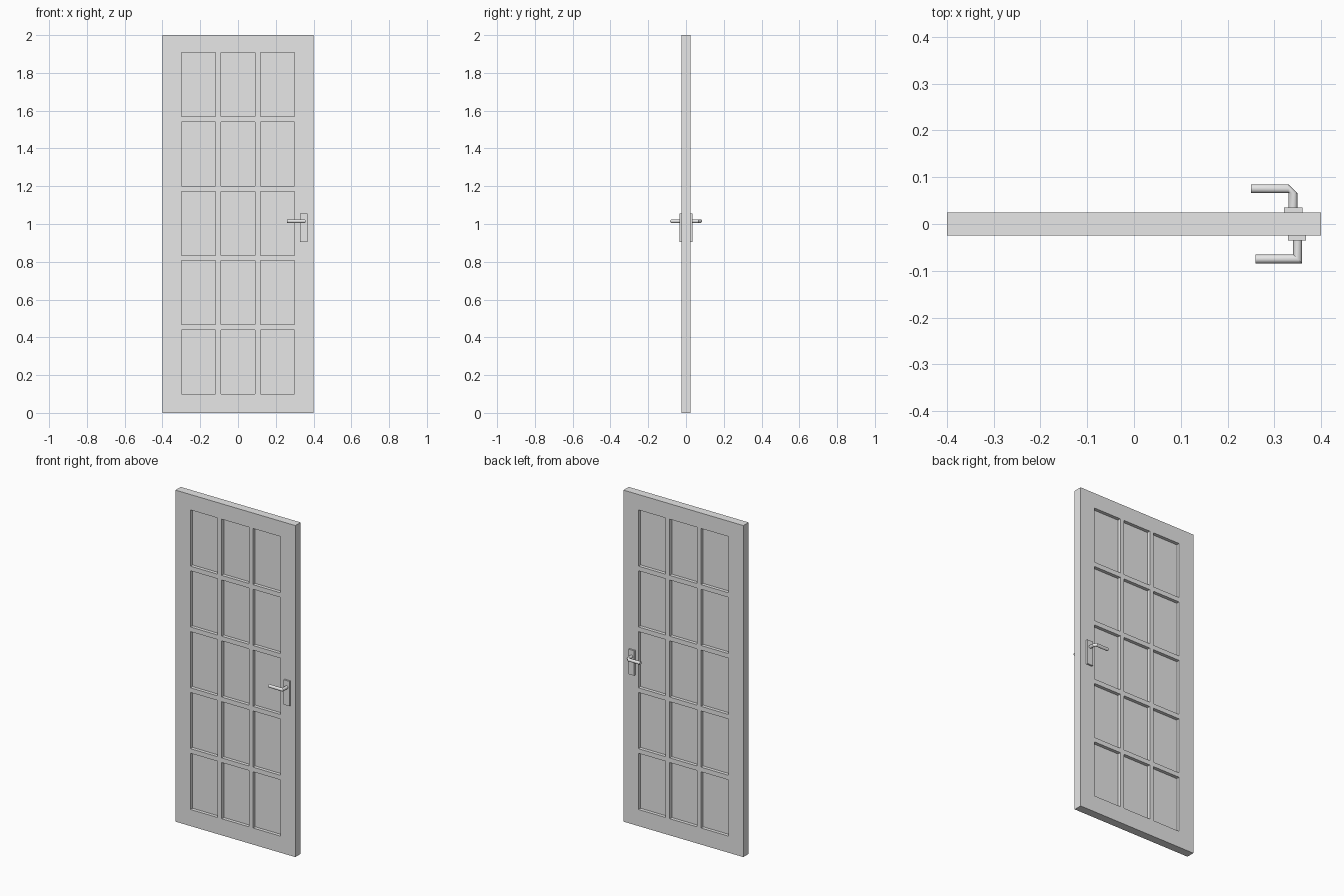
import bpy, bmesh, math
from mathutils import Vector

cube = bpy.data.objects.get("Cube")
if cube:
    bpy.data.objects.remove(cube, do_unlink=True)

# One plain grey for the whole door
grey = bpy.data.materials.new("light grey")
grey.use_nodes = True
grey.diffuse_color = (0.8, 0.8, 0.8, 1)
grey.node_tree.nodes["Principled BSDF"].inputs["Base Color"].default_value = (0.8, 0.8, 0.8, 1)


def finish(name, bm):
    bmesh.ops.recalc_face_normals(bm, faces=bm.faces)
    mesh = bpy.data.meshes.new(name)
    bm.to_mesh(mesh)
    bm.free()
    mesh.materials.append(grey)
    obj = bpy.data.objects.new(name, mesh)
    bpy.context.collection.objects.link(obj)
    return obj


def add_box(bm, x, y, z):
    verts = bmesh.ops.create_cube(bm, size=1)["verts"]
    for v in verts:
        v.co = [lo + (c + 0.5) * (hi - lo) for c, (lo, hi) in zip(v.co, (x, y, z))]


# Layout of the three by five window openings
COLS, ROWS = 3, 5
PANE_W, PANE_H = 0.182, 0.339
BAR_W, BAR_H = 0.027, 0.028
HALF = 0.025
cols = [(-0.3 + i * (PANE_W + BAR_W), -0.3 + i * (PANE_W + BAR_W) + PANE_W) for i in range(COLS)]
rows = [(0.1 + j * (PANE_H + BAR_H), 0.1 + j * (PANE_H + BAR_H) + PANE_H) for j in range(ROWS)]

# Door frame: a lattice with the openings left out, thickened
xs = [-0.4] + [x for c in cols for x in c] + [0.4]
zs = [0.0] + [z for r in rows for z in r] + [2.0]
bm = bmesh.new()
grid = [[bm.verts.new((x, -HALF, z)) for z in zs] for x in xs]
for i in range(len(xs) - 1):
    for j in range(len(zs) - 1):
        if not (i % 2 and j % 2):
            bm.faces.new((grid[i][j], grid[i + 1][j], grid[i + 1][j + 1], grid[i][j + 1]))
extruded = bmesh.ops.extrude_face_region(bm, geom=bm.faces[:], use_keep_orig=True)
moved = [g for g in extruded["geom"] if isinstance(g, bmesh.types.BMVert)]
bmesh.ops.translate(bm, verts=moved, vec=(0, 2 * HALF, 0))
finish("door_frame", bm)

# Recessed panes
bm = bmesh.new()
for c in cols:
    for r in rows:
        add_box(bm, c, (-0.005, 0.005), r)
finish("window_panes", bm)


# Lever handles: round bar through rings given as centre (x, y) and half-width (x, y)
def lever(name, rings, z=1.015, radius=0.0095, sides=24):
    bm = bmesh.new()
    loops = []
    for cx, cy, ux, uy in rings:
        loop = []
        for k in range(sides):
            a = 2 * math.pi * k / sides
            across = Vector((ux, uy, 0)) * math.cos(a)
            loop.append(bm.verts.new(Vector((cx, cy, z + radius * math.sin(a))) + across))
        loops.append(loop)
    for a, b in zip(loops, loops[1:]):
        for k in range(sides):
            n = (k + 1) % sides
            bm.faces.new((a[k], a[n], b[n], b[k]))
    bm.faces.new(loops[0])
    bm.faces.new(loops[-1])
    obj = finish(name, bm)
    bpy.ops.object.select_all(action="DESELECT")
    obj.select_set(True)
    bpy.context.view_layer.objects.active = obj
    bpy.ops.object.shade_smooth_by_angle(angle=math.radians(30))


R = 0.0095
# Front lever has a mitred corner, back lever a chamfered one
lever("front_lever", [(0.35, -0.034, R, 0), (0.35, -0.075, R, -R), (0.26, -0.075, 0, -R)])
lever("back_lever", [(0.34, 0.034, R, 0), (0.34, 0.066, R, 0),
                     (0.3305, 0.0755, 0, R), (0.25, 0.0755, 0, R)])

# Handle backplates
for name, x, y in (("front_handle_plate", (0.329, 0.368), (-0.035, -HALF)),
                   ("back_handle_plate", (0.321, 0.36), (HALF, 0.035))):
    bm = bmesh.new()
    add_box(bm, x, y, (0.905, 1.055))
    finish(name, bm)
